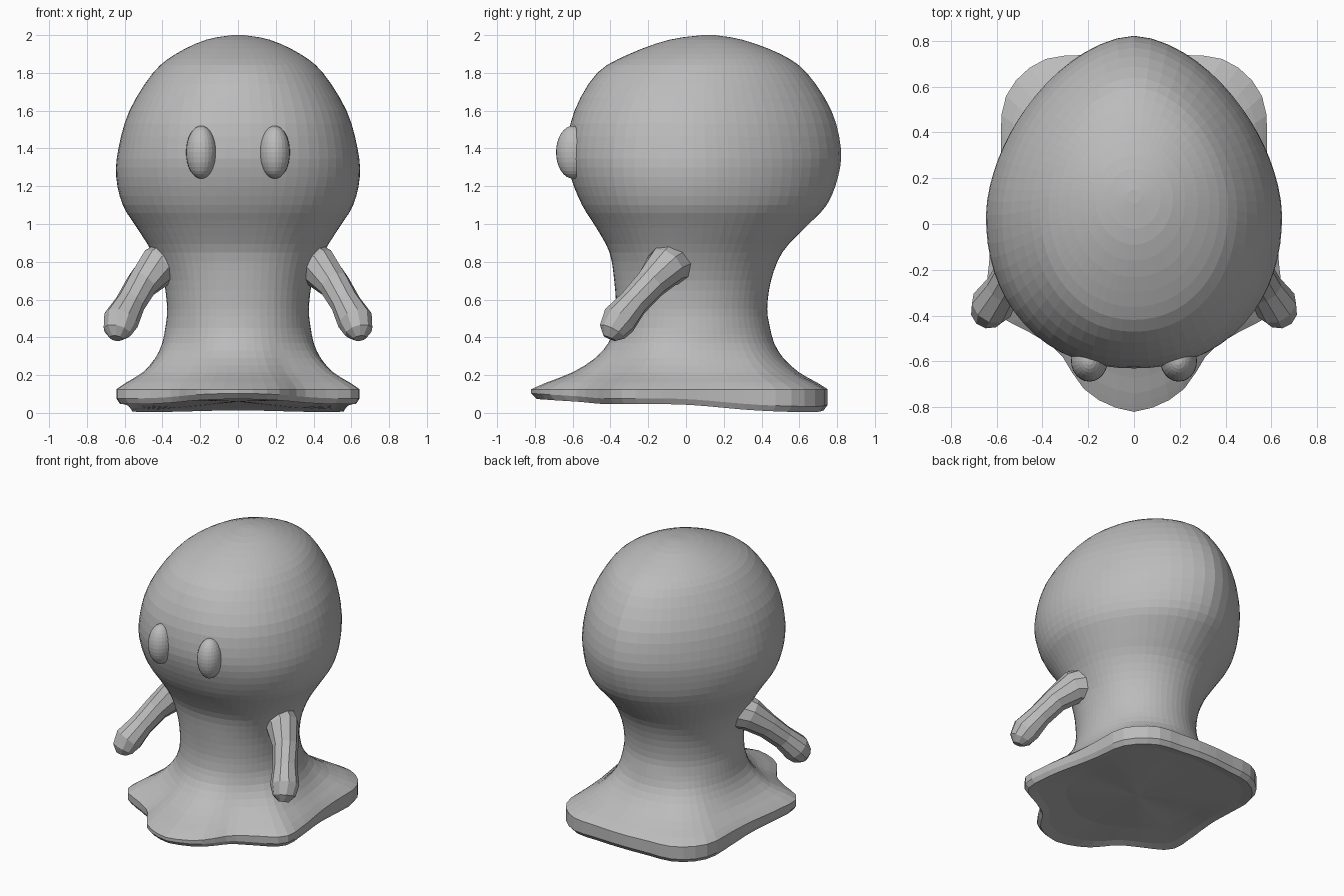
import bpy, bmesh, math
from mathutils import Vector

if "Cube" in bpy.data.objects:
    bpy.data.objects.remove(bpy.data.objects["Cube"])

grey = bpy.data.materials.new("plain grey")
grey.diffuse_color = (0.5, 0.5, 0.5, 1)
grey.use_nodes = True
grey.node_tree.nodes["Principled BSDF"].inputs["Base Color"].default_value = grey.diffuse_color
SEG = 64


def make(name, bm):
    bmesh.ops.recalc_face_normals(bm, faces=bm.faces[:])
    me = bpy.data.meshes.new(name)
    bm.to_mesh(me)
    bm.free()
    me.materials.append(grey)
    ob = bpy.data.objects.new(name, me)
    bpy.context.collection.objects.link(ob)
    return ob


def smooth(rows, u):
    """Catmull-Rom through tuples, u counted in rows."""
    i = min(int(u), len(rows) - 2)
    f = u - i
    p = [rows[max(0, min(len(rows) - 1, i + k))] for k in (-1, 0, 1, 2)]
    return [0.5 * (2 * b + (c - a) * f + (2 * a - 5 * b + 4 * c - d) * f * f
                   + (3 * b - a - 3 * c + d) * f ** 3) for a, b, c, d in zip(*p)]


def loft(bm, rings):
    """Skin rings of points and close both ends."""
    vs = [[bm.verts.new(p) for p in r] for r in rings]
    n = len(vs[0])
    for a, b in zip(vs, vs[1:]):
        for i in range(n):
            bm.faces.new((a[i], a[(i + 1) % n], b[(i + 1) % n], b[i]))
    for r in (vs[0], vs[-1]):
        c = bm.verts.new(sum((v.co for v in r), Vector()) / n)
        for i in range(n):
            bm.faces.new((r[i], r[(i + 1) % n], c))


def oval(row, th):
    """Egg-shaped section: blunt front, narrower back."""
    z, w, front, back, cy, nf, nb = row
    c, s = math.cos(th), math.sin(th)
    d, n = (back - cy, nb) if s > 0 else (cy - front, nf)
    r = (abs(c / w) ** n + abs(s / d) ** n) ** (-1 / n)
    return Vector((r * c, cy + r * s, z))


# Head and neck sections: z, half width, front y, back y, centre y, exponents
head = [
    (2.0, 0.03, 0.09, 0.15, 0.12, 2, 2),
    (1.975, 0.17, -0.09, 0.30, 0.11, 2, 2),
    (1.90, 0.33, -0.30, 0.50, 0.09, 2.1, 1.9),
    (1.80, 0.45, -0.47, 0.64, 0.06, 2.1, 1.8),
    (1.60, 0.575, -0.59, 0.77, 0.04, 2.2, 1.75),
    (1.40, 0.633, -0.63, 0.82, 0.04, 2.2, 1.72),
    (1.25, 0.645, -0.61, 0.805, 0.04, 2.2, 1.72),
    (1.10, 0.61, -0.55, 0.745, 0.04, 2.2, 1.8),
    (0.98, 0.535, -0.475, 0.63, 0.04, 2.2, 1.9),
    (0.85, 0.455, -0.405, 0.51, 0.03, 2.2, 2),
    (0.70, 0.395, -0.38, 0.45, 0.03, 2.2, 2),
    (0.55, 0.375, -0.37, 0.43, 0.03, 2.2, 2),
    (0.45, 0.385, -0.38, 0.445, 0.03, 2.1, 2),
]
# Wavy hem radius every 15 degrees from the front round to the back
hem = [(r,) for r in (0.82, 0.765, 0.65, 0.66, 0.725, 0.655, 0.61, 0.61,
                      0.67, 0.79, 0.82, 0.765, 0.75)]
# Skirt flare: blend towards the hem, height
flare = [(0.0, 0.45), (0.07, 0.37), (0.23, 0.29), (0.5, 0.215), (0.82, 0.16), (1.0, 0.125)]

angles = [2 * math.pi * i / SEG for i in range(SEG)]
rings = []
for k in range((len(head) - 1) * 3 + 1):
    row = smooth(head, k / 3)
    rings.append([oval(row, t) for t in angles])


def skirt_point(t, blend, z):
    a = math.degrees(math.asin(math.sin(t))) + 90
    r = smooth(hem, a / 15)[0]
    p = oval(head[-1], t).lerp(Vector((r * math.cos(t), r * math.sin(t), 0)), blend)
    return Vector((p.x, p.y, z))


def low(t):
    """Underside height: raised front, lower back."""
    return 0.035 - 0.03 * math.sin(t) + 0.008 * math.cos(4 * t)


for k in range(1, (len(flare) - 1) * 2 + 1):
    b, z = smooth(flare, k / 2)
    rings.append([skirt_point(t, b, z) for t in angles])
for b, dz in ((1.0, 0.03), (0.93, 0.0), (0.75, 0.012), (0.2, 0.025)):
    rings.append([skirt_point(t, b, low(t) + dz) for t in angles])
bm = bmesh.new()
loft(bm, rings)
make("body", bm)

# Arm path: x, y, z, radius
arm = [(0.34, -0.07, 0.80, 0.13), (0.43, -0.11, 0.77, 0.11), (0.51, -0.19, 0.68, 0.085),
       (0.57, -0.28, 0.58, 0.08), (0.62, -0.355, 0.49, 0.095), (0.64, -0.39, 0.43, 0.075),
       (0.645, -0.405, 0.395, 0.035)]
for side, label in ((1, "right_arm"), (-1, "left_arm")):
    rings = []
    for i, (x, y, z, r) in enumerate(arm):
        a, b = Vector(arm[max(i - 1, 0)][:3]), Vector(arm[min(i + 1, len(arm) - 1)][:3])
        q = (b - a).to_track_quat('Z', 'Y')
        ring = []
        for j in range(10):
            t = 2 * math.pi * j / 10
            p = Vector((x, y, z)) + q @ Vector((r * math.cos(t), r * math.sin(t), 0))
            ring.append(Vector((side * p.x, p.y, p.z)))
        rings.append(ring)
    bm = bmesh.new()
    loft(bm, rings)
    make(label, bm)

# Oval eyes
for side, label in ((1, "right_eye"), (-1, "left_eye")):
    bm = bmesh.new()
    bmesh.ops.create_uvsphere(bm, u_segments=24, v_segments=16, radius=1)
    for v in bm.verts:
        v.co = Vector((v.co.x * 0.08 + side * 0.195, v.co.y * 0.09 - 0.598, v.co.z * 0.14 + 1.38))
    make(label, bm)
